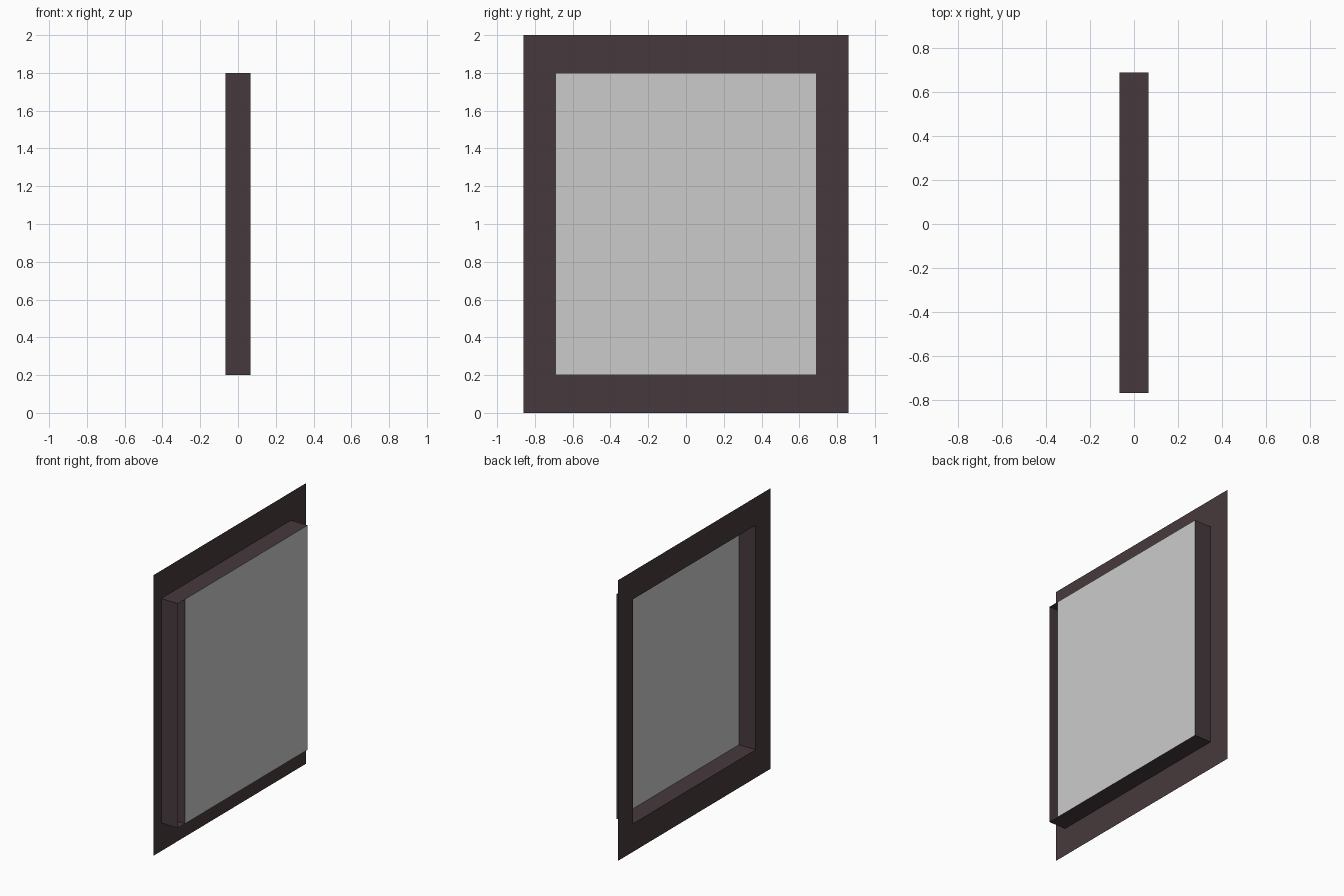
import bpy, bmesh

if "Cube" in bpy.data.objects:
    bpy.data.objects.remove(bpy.data.objects["Cube"])

X = 0.066            # half depth
W, H = 0.86, 2.0     # frame half width, height
A, Z0, Z1 = 0.69, 0.2, 1.8   # opening half width, bottom, top
OUT = -0.77          # offset outer side wall

dark = bpy.data.materials.new("dark_wood")
dark.diffuse_color = (0.062, 0.042, 0.047, 1)
dark.use_nodes = True
dark.node_tree.nodes["Principled BSDF"].inputs["Base Color"].default_value = dark.diffuse_color


def sheets(name, quads, mat=None):
    """Object made from thin flat quads."""
    bm = bmesh.new()
    for q in quads:
        bm.faces.new([bm.verts.new(p) for p in q])
    bmesh.ops.remove_doubles(bm, verts=bm.verts, dist=1e-5)
    me = bpy.data.meshes.new(name)
    bm.to_mesh(me)
    bm.free()
    ob = bpy.data.objects.new(name, me)
    bpy.context.collection.objects.link(ob)
    if mat:
        me.materials.append(mat)
    return ob


def side_wall(y):
    return [(-X, y, Z0), (X, y, Z0), (X, y, Z1), (-X, y, Z1)]


def level(z, y0, y1):
    return [(-X, y0, z), (X, y0, z), (X, y1, z), (-X, y1, z)]


# flat surround with a rectangular opening
outer = [(-X, -W, 0), (-X, W, 0), (-X, W, H), (-X, -W, H)]
inner = [(-X, -A, Z0), (-X, A, Z0), (-X, A, Z1), (-X, -A, Z1)]
sheets("surround", [[outer[i], outer[(i + 1) % 4], inner[(i + 1) % 4], inner[i]]
                    for i in range(4)], dark)

# recess walls: open slot on the front side between the two side walls
sheets("side_walls", [side_wall(y) for y in (OUT, -A, A)], dark)
sheets("head_and_sill", [level(z, OUT, A) for z in (Z0, Z1)], dark)

# grey pane closing the recess
sheets("pane", [[(X, -A, Z0), (X, A, Z0), (X, A, Z1), (X, -A, Z1)]])
